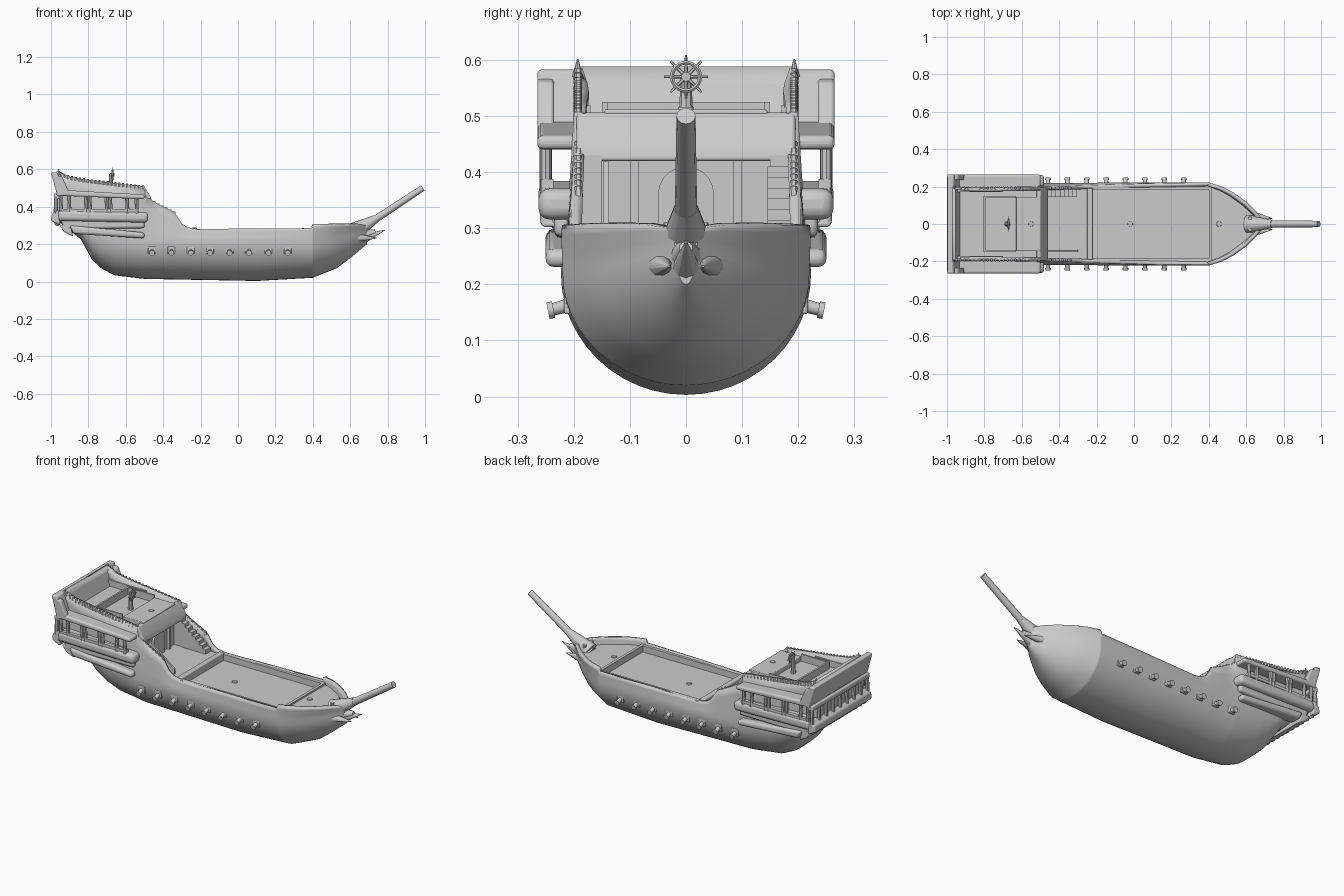
import bpy, bmesh
from math import sin, cos, pi
from mathutils import Vector, Matrix

if "Cube" in bpy.data.objects:
    bpy.data.objects.remove(bpy.data.objects["Cube"])

# hull lines, each a short curve over x
KEEL = [(-.97, .33), (-.84, .225), (-.78, .115), (-.73, .07), (-.66, .033), (-.5, .014),
        (.1, .003), (.4, .02), (.53, .072), (.6, .125), (.69, .2)]
RAIL = [(-.97, .588), (-.9, .56), (-.81, .545), (-.5, .507), (-.495, .455), (-.42, .41), (-.34, .37),
        (-.3, .31), (-.27, .29), (-.22, .281), (.395, .285), (.405, .306), (.65, .306), (.69, .3)]
BEAM = [(-.97, .2), (-.81, .2), (-.5, .218), (.1, .223), (.4, .22), (.47, .19), (.53, .155),
        (.6, .105), (.65, .06), (.69, .02)]
TURN = [(-.97, .38), (-.81, .28), (-.58, .22), (.4, .22), (.69, .27)]
TUMBLE = [(-.97, .99), (-.5, .915), (0, .96), (.4, 1.01), (.69, 1.2)]
FULL = [(-.97, .4), (-.84, .5), (-.78, .75), (-.66, 1), (.69, 1)]


def at(line, x):
    for (a, u), (b, v) in zip(line, line[1:]):
        if x <= b:
            return u + (v - u) * (x - a) / (b - a)
    return line[-1][1]


def finish(name, bm, mirror=False, bevel=0, smooth=True):
    me = bpy.data.meshes.new(name)
    bm.to_mesh(me)
    bm.free()
    ob = bpy.data.objects.new(name, me)
    bpy.context.collection.objects.link(ob)
    if smooth:
        bpy.ops.object.select_all(action='DESELECT')
        ob.select_set(True)
        bpy.context.view_layer.objects.active = ob
        bpy.ops.object.shade_smooth_by_angle(angle=0.7)
    if bevel:
        m = ob.modifiers.new("bevel", 'BEVEL')
        m.width, m.segments = bevel, 3
    if mirror:
        ob.modifiers.new("mirror", 'MIRROR').use_axis = (False, True, False)
    return ob


def prism(name, pts, a, b, axis='y', **kw):
    """Extrude an xz (axis y) or xy (axis z) outline from a to b."""
    bm = bmesh.new()
    P = (lambda p, t: (p[0], t, p[1])) if axis == 'y' else (lambda p, t: (p[0], p[1], t))
    lo, hi = ([bm.verts.new(P(p, t)) for p in pts] for t in (a, b))
    bm.faces.new(lo)
    bm.faces.new(hi)
    for i in range(len(pts)):
        bm.faces.new((lo[i - 1], lo[i], hi[i], hi[i - 1]))
    bmesh.ops.recalc_face_normals(bm, faces=bm.faces)
    return finish(name, bm, **kw)


def box(name, x, y, z, **kw):
    return prism(name, [(x[0], z[0]), (x[1], z[0]), (x[1], z[1]), (x[0], z[1])], *y, **kw)


def rods(name, segs, n=10, **kw):
    """Tapered rods, each (start, end, r1, r2), in one object."""
    bm = bmesh.new()
    for p, q, r1, r2 in segs:
        p, q = Vector(p), Vector(q)
        m = Matrix.Translation((p + q) / 2) @ (q - p).to_track_quat('Z', 'Y').to_matrix().to_4x4()
        bmesh.ops.create_cone(bm, cap_ends=True, segments=n, radius1=r1, radius2=r2,
                              depth=(q - p).length, matrix=m)
    return finish(name, bm, **kw)


# hull shell lofted through stations
def half_section(x):
    w, zk, h, zt = (at(c, x) for c in (BEAM, KEEL, TURN, RAIL))
    wt, p = w * at(TUMBLE, x), at(FULL, x)
    pts = [(w * sin(i * pi / 24) ** p, zk + (h - zk) * (1 - cos(i * pi / 24))) for i in range(13)]
    return pts + [(w + (wt - w) * i / 4, h + (zt - h) * i / 4) for i in range(1, 5)]


bm = bmesh.new()
rows = []
for x in sorted({p[0] for p in KEEL + RAIL + BEAM}):
    hs = half_section(x)
    rows.append([bm.verts.new((x, y, z)) for y, z in [(-y, z) for y, z in hs[:0:-1]] + hs])
for r, q in zip(rows, rows[1:]):
    for i in range(len(r) - 1):
        bm.faces.new((r[i], r[i + 1], q[i + 1], q[i]))
bm.faces.new(rows[0][::-1])
bm.faces.new(rows[-1])
bmesh.ops.recalc_face_normals(bm, faces=bm.faces)
bm.normal_update()
if min(bm.faces, key=lambda f: f.calc_center_median().z).normal.z > 0:
    bmesh.ops.reverse_faces(bm, faces=bm.faces)
hull = finish("hull", bm)
sol = hull.modifiers.new("thickness", 'SOLIDIFY')
sol.thickness, sol.offset = .02, -1


# decks
def deck(name, x0, x1, z, thick=.03):
    xs = [x0 + (x1 - x0) * i / 10 for i in range(11)]
    e = [(x, max(.005, at(BEAM, x) * min(1, at(TUMBLE, x)) - .01)) for x in xs]
    prism(name, e + [(x, -y) for x, y in e[::-1]], z - thick, z, 'z', smooth=False)


deck("main_deck", -.23, .41, .245)
deck("foredeck", .41, .68, .272)
deck("quarter_deck", -.62, -.23, .272)
deck("poop_deck", -.96, -.5, .485)
box("quarter_deck_sill", (-.25, -.22), (-.19, .19), (.24, .288), bevel=.005)
box("foredeck_sill", (.402, .418), (-.2, .2), (.24, .282))
box("bulwark_inner_rail", (-.22, .41), (.183, .208), (.24, .28), mirror=True)

# mast collars
for i, (x, z) in enumerate([(-.02, .245), (.455, .272), (-.55, .51)]):
    rods(f"mast_collar_{i}", [((x, 0, z - .01), (x, 0, z + .006), .017, .013)], 12)

# cabin front: wall, sloped eave, side frames, posts and arched door
box("cabin_wall", (-.53, -.51), (-.195, .195), (.26, .49))
prism("cabin_eave", [(-.52, .506), (-.5, .506), (-.465, .45), (-.46, .42), (-.52, .42)], -.195, .195, bevel=.006)
box("cabin_side_frame", (-.52, -.46), (.15, .195), (.26, .43), mirror=True)
box("cabin_posts", (-.515, -.495), (.085, .1), (.26, .43), mirror=True)
bm = bmesh.new()
arch = [(.05, .27)] + [(.05 * cos(a * pi / 10), .36 + .05 * sin(a * pi / 10)) for a in range(11)] + [(-.05, .27)]
lo, hi = ([bm.verts.new((x, y, z)) for y, z in arch] for x in (-.515, -.498))
for i in range(len(arch)):
    bm.faces.new((lo[i - 1], lo[i], hi[i], hi[i - 1]))
bm.faces.new(lo)
bm.faces.new(hi)
bmesh.ops.recalc_face_normals(bm, faces=bm.faces)
finish("cabin_door", bm, smooth=False)
box("cabin_roof_hatch", (-.63, -.5), (-.145, .145), (.47, .512), bevel=.004)

# stairs and handrail between quarter deck and poop
for i in range(7):
    x = -.46 + i * .022
    box(f"stair_step_{i}", (x, x + .022), (.145, .195), (.265, .41 - i * .019), smooth=False)
prism("stair_rail", [(-.46, .27), (-.3, .27), (-.3, .3), (-.46, .42)], -.148, -.138)

# poop inner rails
box("poop_side_rail", (-.8, -.63), (.14, .15), (.48, .525), mirror=True)
box("poop_cross_rail", (-.805, -.795), (-.15, .15), (.48, .525))
box("poop_bench", (-.95, -.7), (.17, .19), (.48, .52), mirror=True)

# steering wheel
bm = bmesh.new()
C, n = Vector((-.67, 0, .57)), 24
ring = [[bm.verts.new(C + Vector((.005 * cos(b), (.025 + .004 * sin(b)) * cos(a), (.025 + .004 * sin(b)) * sin(a))))
         for b in (k * pi / 3 for k in range(6))] for a in (2 * pi * j / n for j in range(n))]
for j in range(n):
    for k in range(6):
        bm.faces.new((ring[j - 1][k - 1], ring[j - 1][k], ring[j][k], ring[j][k - 1]))
bmesh.ops.recalc_face_normals(bm, faces=bm.faces)
finish("wheel_rim", bm)
rods("wheel_spokes", [(C, C + .039 * Vector((0, cos(a * pi / 4), sin(a * pi / 4))), .004, .002) for a in range(8)], 6)
rods("wheel_stand", [((-.68, 0, .48), (-.68, 0, .575), .014, .009), ((-.685, 0, .57), (-.66, 0, .57), .009, .009)], 8)

# flared stern board
prism("stern_board", [(-1, .583), (-.965, .583), (-.925, .47), (-.965, .455)], -.265, .265, bevel=.008)
prism("stern_wing", [(-.99, .575), (-.94, .56), (-.9, .47), (-.965, .455)], .235, .265, mirror=True, bevel=.006)

# side galleries: slanted ledges with open windows between posts
prism("gallery_roof", [(-.98, .46), (-.95, .49), (-.5, .465), (-.5, .44)], .18, .265, mirror=True, bevel=.01)
prism("gallery_sill", [(-.97, .325), (-.96, .385), (-.48, .37), (-.48, .315)], .18, .263, mirror=True, bevel=.02)
prism("gallery_lower_band", [(-.88, .255), (-.9, .3), (-.5, .262), (-.5, .23)], .18, .25, mirror=True, bevel=.014)
prism("gallery_skirt", [(-.93, .28), (-.95, .335), (-.5, .325), (-.5, .285)], .18, .235, mirror=True, bevel=.012)
rods("gallery_posts", [((x, .25, .36), (x - .004, .25, .46), .01, .01)
                       for x in (-.945, -.9, -.81, -.79, -.7, -.68, -.59, -.54)], 8, mirror=True)
box("gallery_window_frames", (-.95, -.53), (.236, .258), (.372, .388), mirror=True)

# stern gallery across the back
prism("stern_sill", [(-.95, .3), (-1, .325), (-.995, .36), (-.96, .385)], -.26, .26, bevel=.008)
prism("stern_lower_band", [(-.88, .24), (-.93, .265), (-.955, .3), (-.9, .31)], -.235, .235, bevel=.008)
box("stern_cornice", (-.985, -.95), (-.26, .26), (.44, .47), bevel=.008)
rods("stern_window_posts", [((-.975, y * .0625, .36), (-.972, y * .0625, .455), .011, .011)
                            for y in range(-4, 5)], 8)
bm = bmesh.new()
for i in range(-6, 7):
    bmesh.ops.create_uvsphere(bm, u_segments=10, v_segments=6, radius=.018,
                              matrix=Matrix.Translation((-.965, i * .038, .315)))
finish("stern_knobs", bm)

# knobs along the stern rail
segs = [((x, .192, at(RAIL, x) - .015), (x, .192, at(RAIL, x) + .005), .009, .006)
        for x in (-.95 + i * .021 for i in range(30))]
rods("rail_knobs", segs, 6, mirror=True)
rods("rail_finials", [((-.96, .193, .57), (-.96, .193, .602), .01, .001)], 8, mirror=True)

# cannons with port frames
for i in range(8):
    x = -.46 + i * .1037
    rods(f"cannon_{i}", [((x, .19, .168), (x, .238, .155), .013, .011),
                         ((x, .236, .155), (x, .246, .153), .015, .015)], 12, mirror=True)
    box(f"gun_port_{i}", (x - .02, x + .02), (.19, .217), (.147, .188), mirror=True, bevel=.004)

# bowsprit, its root and the beakhead
rods("bowsprit", [((.64, 0, .27), (.988, 0, .5), .021, .017)], 12)
rods("bowsprit_root", [((.61, 0, .262), (.74, 0, .337), .05, .021)], 12)
rods("beakhead", [((.6, 0, .2), (.785, 0, .275), .04, .002), ((.6, 0, .235), (.735, 0, .265), .05, .012)]
     + [((.6, s * .05, .235), (.74, s * .03, .232), .03, .002) for s in (-1, 1)], 10)
rods("bow_bitts", [((.62, .03, .26), (.62, .03, .31), .01, .01)], 8, mirror=True)
